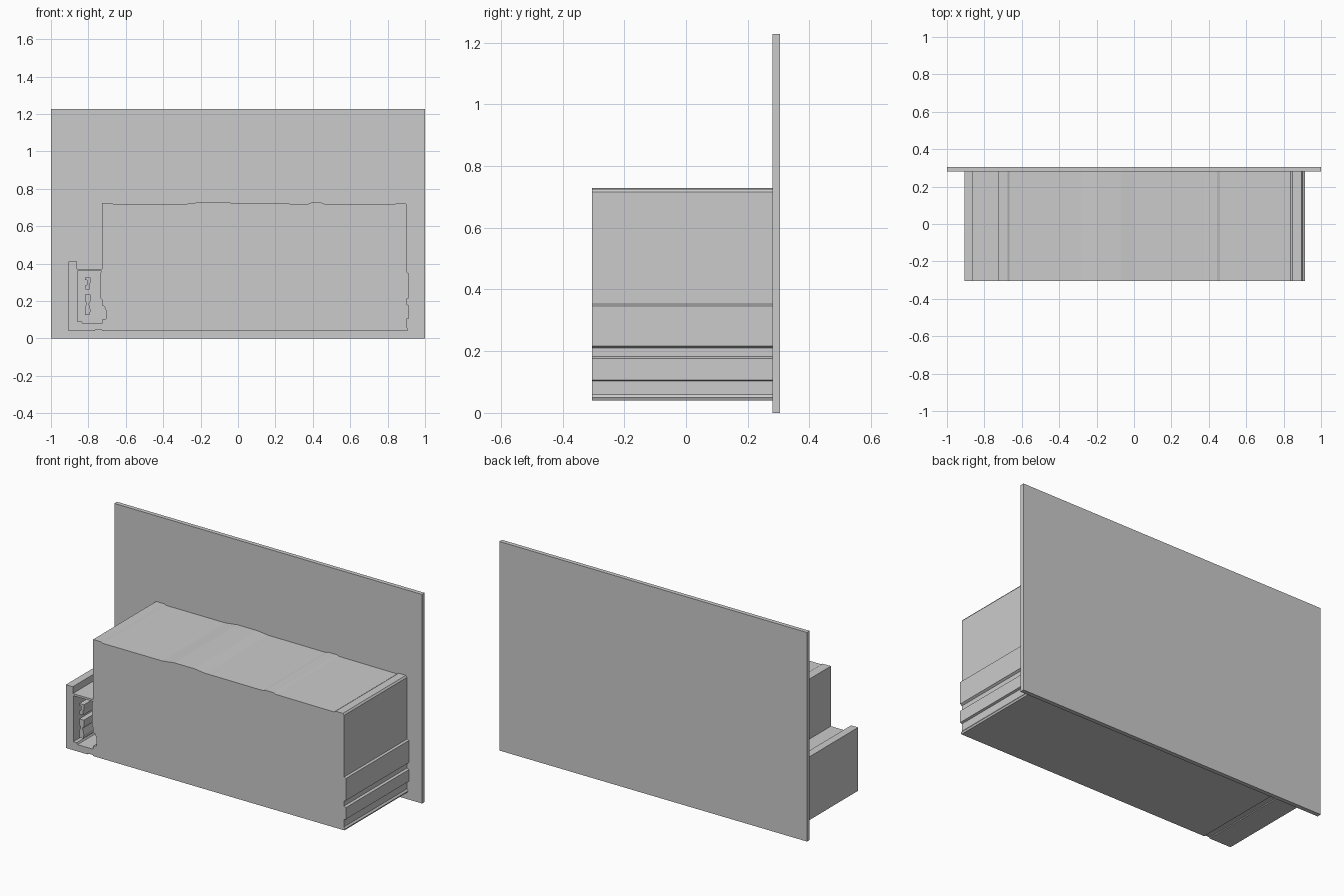
import bpy, bmesh

FRONT, PANEL_FRONT, BACK = -0.305, 0.28, 0.305


def extrude_profile(name, points, y0=FRONT, y1=PANEL_FRONT):
    """Extrude an outline drawn in x-z along the y axis."""
    bm = bmesh.new()
    face = bm.faces.new([bm.verts.new((x, y0, z)) for x, z in points])
    result = bmesh.ops.extrude_face_region(bm, geom=[face])
    moved = [g for g in result["geom"] if isinstance(g, bmesh.types.BMVert)]
    bmesh.ops.translate(bm, verts=moved, vec=(0, y1 - y0, 0))
    bmesh.ops.recalc_face_normals(bm, faces=bm.faces)
    mesh = bpy.data.meshes.new(name)
    bm.to_mesh(mesh)
    bm.free()
    obj = bpy.data.objects.new(name, mesh)
    bpy.context.collection.objects.link(obj)
    return obj


# Thin upright backing panel
extrude_profile("back_panel", [(-1, 0), (1, 0), (1, 1.228), (-1, 1.228)],
                PANEL_FRONT, BACK)

# Large block with slightly irregular top and side edges
bottom = [(-0.728, 0.04), (0.905, 0.04)]
right = [(0.91, 0.05), (0.902, 0.06), (0.902, 0.103), (0.914, 0.107),
         (0.914, 0.176), (0.902, 0.182), (0.902, 0.21), (0.914, 0.217),
         (0.914, 0.347), (0.903, 0.353), (0.903, 0.715)]
top = [(0.895, 0.725), (0.848, 0.725), (0.838, 0.718), (0.46, 0.72),
       (0.445, 0.726), (0.39, 0.726), (0.375, 0.72), (0.0, 0.721),
       (-0.07, 0.729), (-0.2, 0.729), (-0.28, 0.719), (-0.665, 0.719),
       (-0.675, 0.725), (-0.728, 0.725)]
left = [(-0.728, 0.36), (-0.737, 0.35), (-0.737, 0.217), (-0.728, 0.208),
        (-0.728, 0.178), (-0.716, 0.174), (-0.706, 0.15), (-0.706, 0.104),
        (-0.728, 0.1)]
extrude_profile("main_block", bottom + right + top + left)

# Side bracket: tall outer wall, floor, thin lid and open middle
extrude_profile("side_bracket", [
    (-0.905, 0.04), (-0.765, 0.04), (-0.765, 0.046), (-0.728, 0.046),
    (-0.728, 0.08), (-0.83, 0.08), (-0.835, 0.09), (-0.857, 0.09),
    (-0.857, 0.36), (-0.728, 0.36), (-0.728, 0.372), (-0.86, 0.372),
    (-0.86, 0.412), (-0.905, 0.412)])

# Small notched bars standing inside the bracket opening
extrude_profile("upper_inner_bar", [
    (-0.815, 0.262), (-0.793, 0.262), (-0.793, 0.29), (-0.788, 0.3),
    (-0.788, 0.325), (-0.818, 0.325), (-0.818, 0.312), (-0.808, 0.312),
    (-0.808, 0.285), (-0.815, 0.285)])
extrude_profile("lower_inner_bar", [
    (-0.818, 0.125), (-0.793, 0.125), (-0.788, 0.15), (-0.797, 0.185),
    (-0.788, 0.2), (-0.788, 0.235), (-0.818, 0.235), (-0.818, 0.2),
    (-0.808, 0.19), (-0.818, 0.165)])
